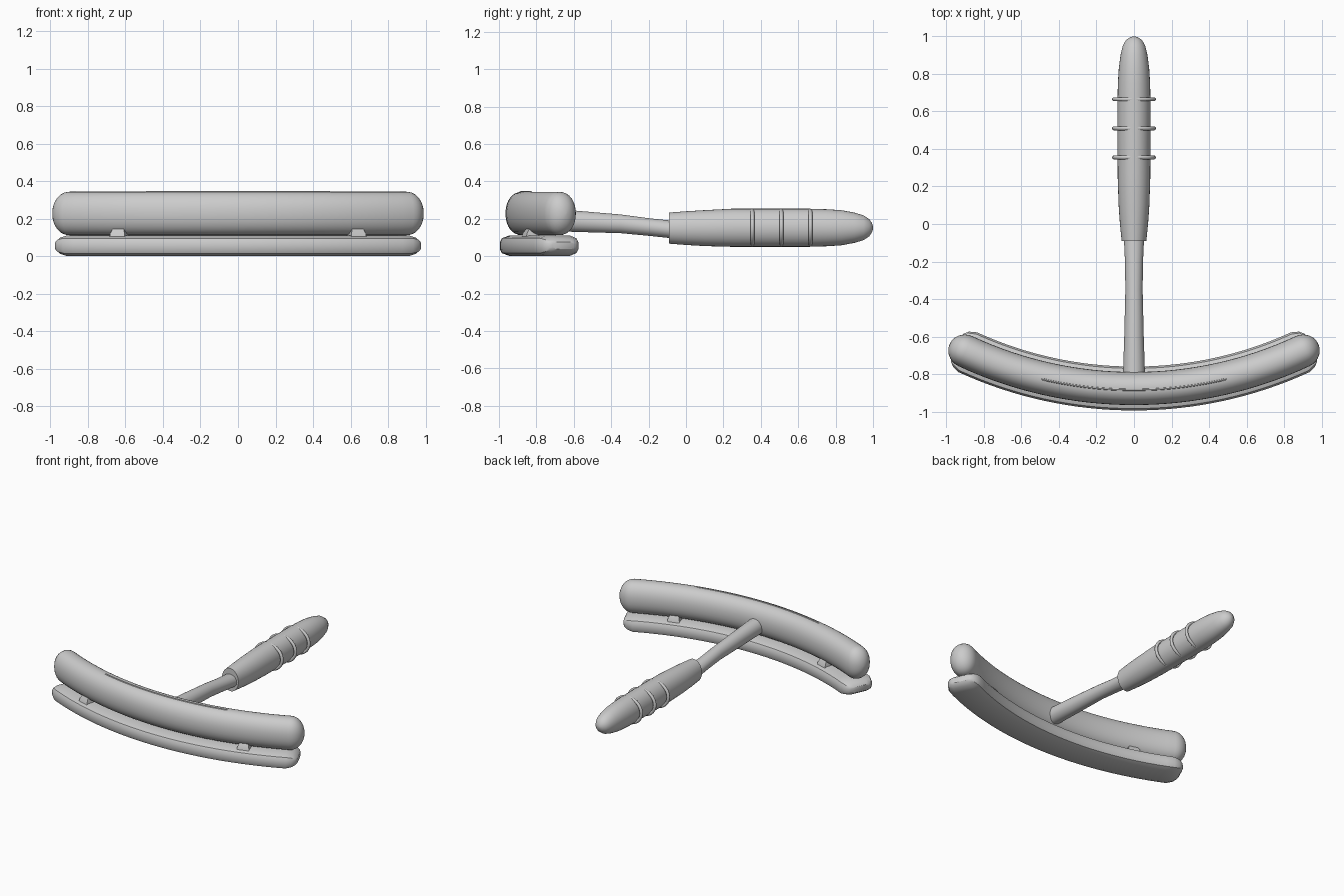
import bpy, bmesh, math
from mathutils import Vector

cube = bpy.data.objects.get("Cube")
if cube:
    bpy.data.objects.remove(cube, do_unlink=True)

grey = bpy.data.materials.new("light_grey")
grey.use_nodes = True
grey.diffuse_color = (0.6, 0.6, 0.6, 1)
grey.node_tree.nodes["Principled BSDF"].inputs["Base Color"].default_value = (0.6, 0.6, 0.6, 1)

ARC_Y = 1.25      # centre of the shared curve of head and blade
ARC_R = 2.127


def finish(obj, angle=30):
    obj.data.materials.append(grey)
    bpy.ops.object.select_all(action='DESELECT')
    obj.select_set(True)
    bpy.context.view_layer.objects.active = obj
    bpy.ops.object.shade_smooth_by_angle(angle=math.radians(angle))


def loft(name, rings, angle=30):
    """Skin a list of closed rings and cap both ends."""
    bm = bmesh.new()
    loops = [[bm.verts.new(p) for p in ring] for ring in rings]
    n = len(loops[0])
    for a, b in zip(loops, loops[1:]):
        for i in range(n):
            j = (i + 1) % n
            bm.faces.new((a[i], a[j], b[j], b[i]))
    bm.faces.new(loops[0][::-1])
    bm.faces.new(loops[-1])
    bmesh.ops.recalc_face_normals(bm, faces=bm.faces)
    mesh = bpy.data.meshes.new(name)
    bm.to_mesh(mesh)
    bm.free()
    obj = bpy.data.objects.new(name, mesh)
    bpy.context.collection.objects.link(obj)
    finish(obj, angle)
    return obj


def ellipse(w, h, n=32, power=1.0):
    pts = []
    for i in range(n):
        t = math.tau * i / n
        c, s = math.cos(t), math.sin(t)
        pts.append((w * math.copysign(abs(c) ** power, c), h * math.copysign(abs(s) ** power, s)))
    return pts


def arc_sweep(name, section, half_angle, z, cap, steps=32, radius=ARC_R, angle=30):
    """Sweep a section along the arc; cap lists (distance past end, radial scale, height scale)."""
    stations = [(-half_angle, -d, s, h) for d, s, h in reversed(cap)]
    stations += [(half_angle * (2 * i / steps - 1), 0, 1, 1) for i in range(steps + 1)]
    stations += [(half_angle, d, s, h) for d, s, h in cap]
    rings = []
    for a, d, s, h in stations:
        out = Vector((math.sin(a), -math.cos(a), 0))
        along = Vector((math.cos(a), math.sin(a), 0))
        centre = Vector((0, ARC_Y, z)) + out * radius + along * d
        rings.append([centre + out * (u * s) + Vector((0, 0, v * h)) for u, v in section])
    return loft(name, rings, angle)


# Curved head with rounded ends
round_cap = []
for k in range(1, 8):
    t = math.radians(12.5 * k)
    round_cap.append((0.092 * math.sin(t), math.cos(t), math.cos(t)))
arc_sweep("head_tube", ellipse(0.088, 0.116, 32, 0.93), math.radians(25), 0.228, round_cap)

# Flat bevelled blade under the head
half = [(0.117, 0.02), (0.107, 0.04), (0.07, 0.054)]
blade = half + [(-u, v) for u, v in reversed(half)]
blade += [(-u, -v) for u, v in half] + [(u, -v) for u, v in reversed(half)]
arc_sweep("blade", blade, math.radians(24.6), 0.056,
          [(0.04, 0.88, 0.8), (0.062, 0.7, 0.55), (0.07, 0.55, 0.35)])

# Thin raised seam along the top of the head
arc_sweep("top_seam", ellipse(0.006, 0.006, 8), math.radians(13.2), 0.342,
          [(0.006, 0.3, 0.3)], radius=2.134)

# Small clips joining blade and head
for side, x in (("left", 0.62), ("right", -0.62)):
    a = math.asin(x / ARC_R)
    out = Vector((math.sin(a), -math.cos(a), 0))
    along = Vector((math.cos(a), math.sin(a), 0))
    rings = []
    for z, w, d in ((0.1, 0.042, 0.085), (0.122, 0.04, 0.08), (0.16, 0.025, 0.055)):
        centre = Vector((0, ARC_Y, z)) + out * ARC_R
        rings.append([centre + along * (w * i) + out * (d * j)
                      for i, j in ((1, 1), (-1, 1), (-1, -1), (1, -1))])
    loft(side + "_clip", rings)


def along_y(name, stations, n=32):
    """Loft ellipses given as (y, centre z, half width, half height)."""
    return loft(name, [[Vector((u, y, z + v)) for u, v in ellipse(w, h, n)]
                       for y, z, w, h in stations])


# Slim neck from head to handle
along_y("neck", [(-0.85, 0.2, 0.06, 0.06), (-0.78, 0.197, 0.058, 0.059),
                 (-0.6, 0.187, 0.052, 0.057), (-0.35, 0.173, 0.046, 0.05),
                 (-0.2, 0.156, 0.048, 0.047), (-0.05, 0.14, 0.055, 0.047)])

# Grip handle with rounded tip
along_y("handle", [(-0.09, 0.15, 0.066, 0.083), (0.0, 0.15, 0.075, 0.09),
                   (0.1, 0.15, 0.082, 0.096), (0.25, 0.152, 0.087, 0.102),
                   (0.45, 0.152, 0.088, 0.102), (0.65, 0.152, 0.088, 0.102),
                   (0.75, 0.152, 0.086, 0.099), (0.83, 0.152, 0.081, 0.094),
                   (0.9, 0.152, 0.072, 0.081), (0.95, 0.152, 0.06, 0.066),
                   (0.98, 0.152, 0.043, 0.046), (0.995, 0.152, 0.022, 0.024),
                   (1.0, 0.152, 0.005, 0.005)])

# Grip rings
for i, y in enumerate((0.355, 0.51, 0.665)):
    bpy.ops.mesh.primitive_torus_add(location=(0, y, 0.152), rotation=(math.pi / 2, 0, 0),
                                     major_radius=0.106, minor_radius=0.011,
                                     major_segments=40, minor_segments=10)
    ring = bpy.context.object
    ring.name = f"grip_ring_{i + 1}"
    ring.scale = (1, 0.87, 1)
    finish(ring, 60)
